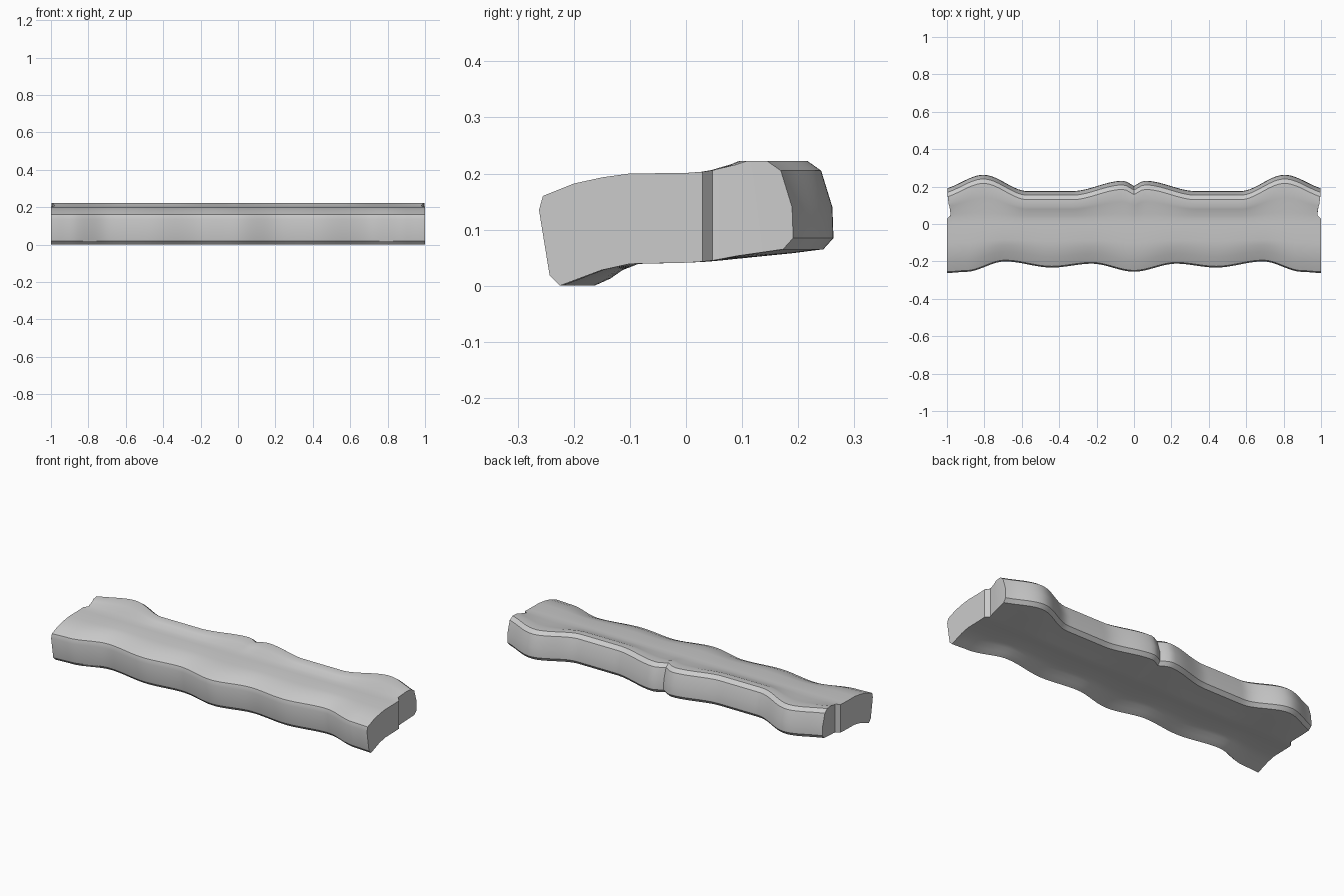
import bpy, bmesh, math

if "Cube" in bpy.data.objects:
    bpy.data.objects.remove(bpy.data.objects["Cube"])

# Outline extremes of the wavy front and back edges (|x|, y)
FRONT = [(0, -.255), (.225, -.212), (.44, -.233), (.69, -.2), (.9, -.256), (1, -.262)]
BACK = [(-.03, .193), (.06, .231), (.33, .176), (.57, .176), (.805, .263), (1.04, .185)]

# Cross-section points: y, z, front shift, back shift, end inset
TOP = [(-.255, .16, 1, 0, 0), (-.2, .182, .85, 0, 0), (-.15, .193, .6, 0, 0), (-.1, .2, .25, 0, 0),
       (0, .201, 0, 0, 0), (.04, .203, 0, .15, 0), (.062, .206, 0, .2, .022),
       (.14, .216, 0, .7, .014), (.172, .222, 0, .9, .009), (.217, .222, 0, 1, .004)]
BOTTOM = [(-.225, 0, 1, 0, 0), (-.19, .013, .9, 0, 0), (-.15, .028, .6, 0, 0), (-.1, .039, .25, 0, 0),
          (0, .041, 0, 0, 0), (.04, .043, 0, .15, 0), (.062, .045, 0, .2, .022),
          (.14, .053, 0, .7, .014), (.19, .058, 0, .9, .009), (.245, .065, 0, 1, .004)]
BACK_RIM = [(.241, .205, 0, 1, .002), (.261, .14, 0, 1, .002), (.263, .085, 0, 1, .002)]
FRONT_RIM = [(-.243, .018, 1, 0, 0), (-.262, .135, 1, 0, 0)]
RING = TOP + BACK_RIM + BOTTOM[::-1] + FRONT_RIM


def wave(points, x):
    for (x0, y0), (x1, y1) in zip(points, points[1:]):
        if x <= x1:
            t = (x - x0) / (x1 - x0)
            return y0 + (y1 - y0) * t * t * (3 - 2 * t)
    return points[-1][1]


# Loft the bar along x
bm = bmesh.new()
steps = 100
rings = []
for i in range(steps + 1):
    x = -1 + 2 * i / steps
    df = wave(FRONT, abs(x)) + .262
    db = wave(BACK, abs(x)) - .263
    end = 1 if i in (0, steps) else 0
    rings.append([bm.verts.new((x - math.copysign(inset * end, x), y + df * wf + db * wb, z))
                  for y, z, wf, wb, inset in RING])
n = len(RING)
for a, b in zip(rings, rings[1:]):
    for j in range(n):
        k = (j + 1) % n
        bm.faces.new((a[j], b[j], b[k], a[k]))

# Stepped end faces
m = len(TOP)
for r in (rings[0], rings[-1]):
    top, rim, bot, front = r[:m], r[m:m + 3], r[m + 3:2 * m + 3][::-1], r[2 * m + 3:]
    for j in range(m - 1):
        bm.faces.new((top[j], top[j + 1], bot[j + 1], bot[j]))
    bm.faces.new([top[-1]] + rim + [bot[-1]])
    bm.faces.new([bot[0]] + front + [top[0]])
bmesh.ops.recalc_face_normals(bm, faces=bm.faces)

mesh = bpy.data.meshes.new("wavy_grip_bar")
bm.to_mesh(mesh)
bm.free()
bar = bpy.data.objects.new("wavy_grip_bar", mesh)
bpy.context.collection.objects.link(bar)
bpy.context.view_layer.objects.active = bar
bar.select_set(True)
bpy.ops.object.shade_smooth_by_angle(angle=math.radians(28))
